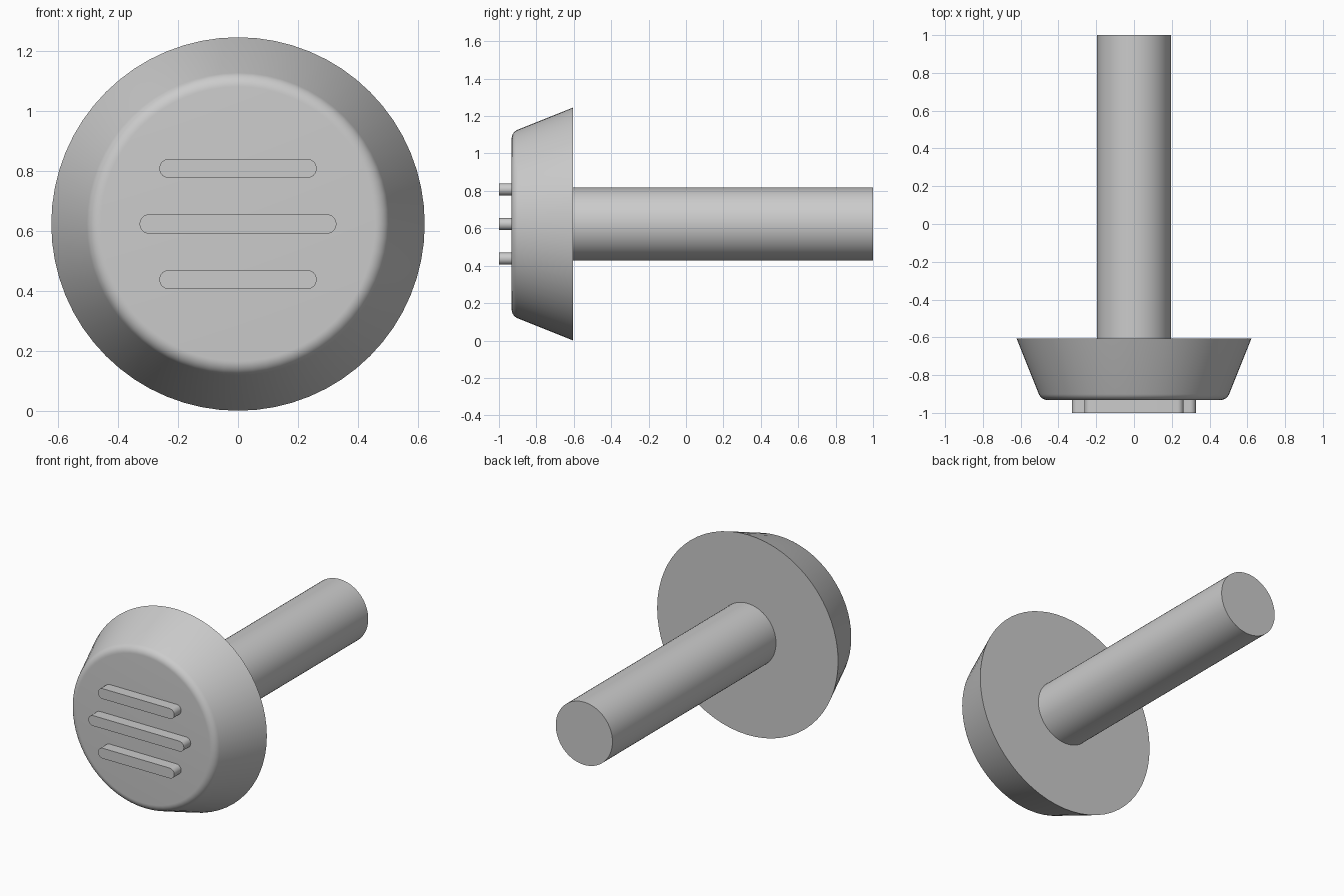
import bpy, bmesh
from math import cos, sin, pi, radians, atan2
from mathutils import Vector

if "Cube" in bpy.data.objects:
    bpy.data.objects.remove(bpy.data.objects["Cube"])

CZ = 0.623  # height of the central axis


def finish(name, bm):
    bmesh.ops.remove_doubles(bm, verts=bm.verts, dist=1e-5)
    bmesh.ops.recalc_face_normals(bm, faces=bm.faces)
    mesh = bpy.data.meshes.new(name)
    bm.to_mesh(mesh)
    bm.free()
    ob = bpy.data.objects.new(name, mesh)
    bpy.context.collection.objects.link(ob)
    bpy.ops.object.select_all(action='DESELECT')
    ob.select_set(True)
    bpy.context.view_layer.objects.active = ob
    bpy.ops.object.shade_smooth_by_angle(angle=radians(30))


def lathe(name, profile, steps=64):
    """Closed solid turned about the y axis from (radius, y) points."""
    bm = bmesh.new()
    rings = [[bm.verts.new((r * cos(2 * pi * i / steps), y, CZ + r * sin(2 * pi * i / steps)))
              for i in range(steps)] for r, y in profile]
    for a, b in zip(rings, rings[1:]):
        for i in range(steps):
            j = (i + 1) % steps
            bm.faces.new((a[i], a[j], b[j], b[i]))
    bm.faces.new(rings[0])
    bm.faces.new(rings[-1])
    finish(name, bm)


def bar(name, half_length, z, r=0.032, y0=-1.0, y1=-0.925):
    """Raised strip with half-round ends."""
    bm = bmesh.new()
    outline = []
    for side in (1, -1):
        for k in range(13):
            t = -pi / 2 + pi * k / 12
            outline.append((side * (half_length - r + r * cos(t)), z + side * r * sin(t)))
    face = bm.faces.new([bm.verts.new((x, y0, zz)) for x, zz in outline])
    ext = bmesh.ops.extrude_face_region(bm, geom=[face], use_keep_orig=True)
    bmesh.ops.translate(bm, vec=(0, y1 - y0, 0),
                        verts=[v for v in ext['geom'] if isinstance(v, bmesh.types.BMVert)])
    finish(name, bm)


# Tapered head with a rounded front edge
fillet = 0.05
rim, corner = Vector((0.622, -0.605)), Vector((0.491, -0.932))
slope = atan2(-(rim.x - corner.x), rim.y - corner.y)  # angle of the side's outward normal
cy = corner.y + fillet
cr = corner.x + (cy - corner.y) * (rim.x - corner.x) / (rim.y - corner.y) - fillet / cos(slope)
arc = [(cr + fillet * cos(t), cy + fillet * sin(t))
       for t in (slope + (-pi / 2 - slope) * k / 8 for k in range(9))]
lathe("head", [tuple(rim)] + arc)

# Stem
lathe("stem", [(0.195, -0.62), (0.195, 1.0)])

# Raised grip bars
for name, half, dz in (("upper_bar", 0.262, 0.185), ("middle_bar", 0.328, 0.0), ("lower_bar", 0.262, -0.185)):
    bar(name, half, CZ + dz)
